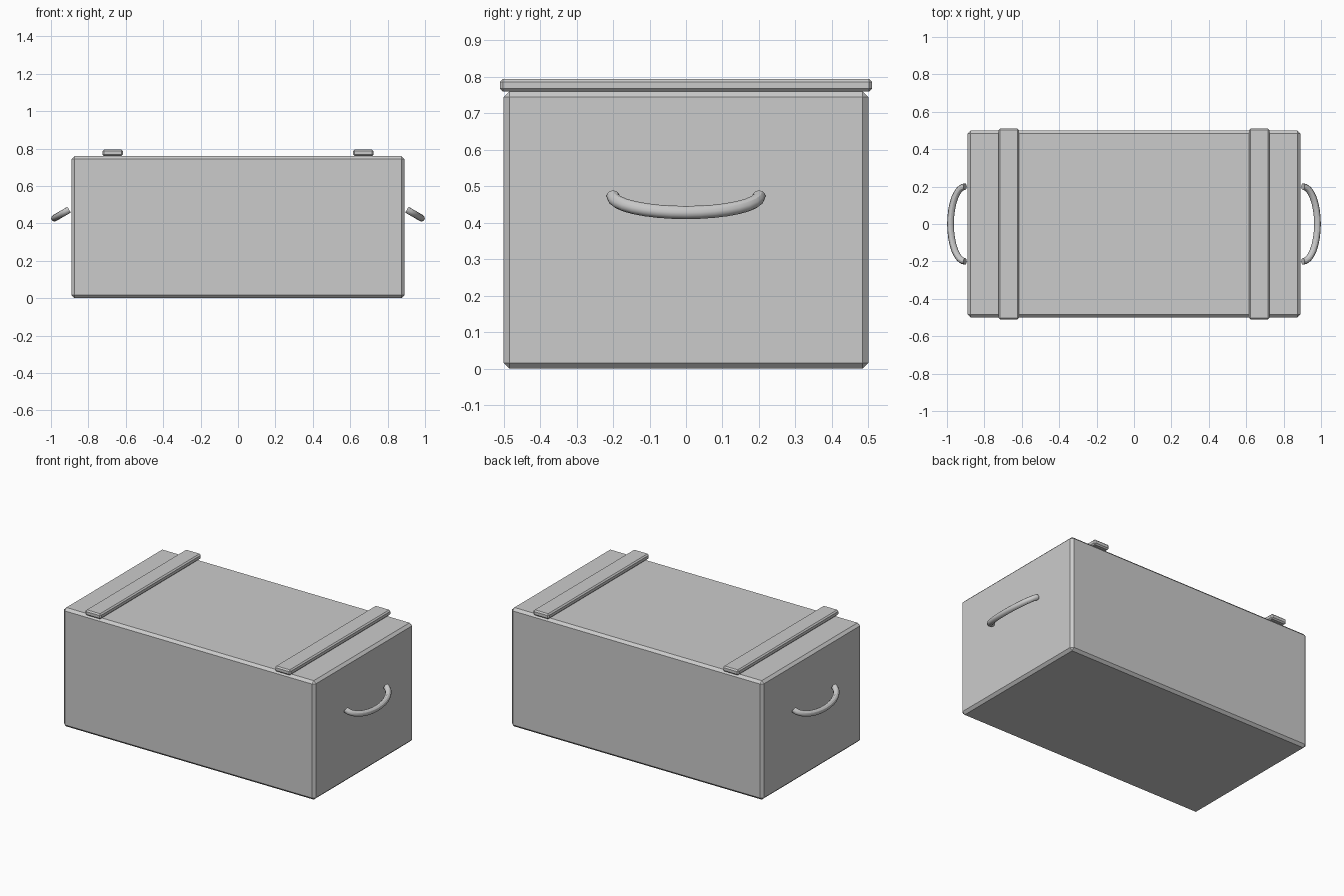
import bpy
import bmesh
from math import cos, sin, pi
from mathutils import Vector

cube = bpy.data.objects.get("Cube")
if cube:
    bpy.data.objects.remove(cube, do_unlink=True)

GREY = (0.6, 0.6, 0.6, 1)
grey = bpy.data.materials.new("plain grey")
grey.use_nodes = True
grey.diffuse_color = GREY
grey.node_tree.nodes["Principled BSDF"].inputs["Base Color"].default_value = GREY


def add_object(name, bm):
    mesh = bpy.data.meshes.new(name)
    bmesh.ops.recalc_face_normals(bm, faces=bm.faces)
    bm.to_mesh(mesh)
    bm.free()
    mesh.materials.append(grey)
    obj = bpy.data.objects.new(name, mesh)
    bpy.context.collection.objects.link(obj)
    return obj


def chamfered_box(name, centre, size, chamfer):
    bm = bmesh.new()
    bmesh.ops.create_cube(bm, size=1)
    bmesh.ops.scale(bm, vec=size, verts=bm.verts)
    bmesh.ops.translate(bm, vec=centre, verts=bm.verts)
    bmesh.ops.bevel(bm, geom=bm.edges[:], offset=chamfer, segments=1, affect="EDGES")
    return add_object(name, bm)


def handle(name, side, steps=16, sides=12, radius=0.018):
    # Half-ellipse tube, drooping outwards from the end panel
    out = Vector((side * 0.866, 0, -0.5))
    across = Vector((0, 1, 0))
    normal = out.cross(across)
    start = Vector((side * 0.903, 0, 0.473))
    bm = bmesh.new()
    rings = []
    for i in range(steps + 1):
        t = pi * i / steps
        point = start + across * 0.2 * cos(t) + out * 0.09 * sin(t)
        tangent = (out * 0.09 * cos(t) - across * 0.2 * sin(t)).normalized()
        binormal = tangent.cross(normal)
        rings.append([bm.verts.new(point + radius * (normal * cos(a) + binormal * sin(a)))
                      for a in (2 * pi * k / sides for k in range(sides))])
    for a, b in zip(rings, rings[1:]):
        for k in range(sides):
            n = (k + 1) % sides
            bm.faces.new((a[k], a[n], b[n], b[k]))
    bm.faces.new(rings[0])
    bm.faces.new(rings[-1])
    obj = add_object(name, bm)
    bpy.ops.object.select_all(action="DESELECT")
    obj.select_set(True)
    bpy.context.view_layer.objects.active = obj
    bpy.ops.object.shade_smooth_by_angle()


# Crate body
chamfered_box("crate_body", (0, 0, 0.38), (1.78, 1.0, 0.76), 0.016)

# Lid slats and end handles on both sides
for label, side in (("left", 1), ("right", -1)):
    chamfered_box(label + "_lid_slat", (side * 0.67, 0, 0.777), (0.11, 1.02, 0.034), 0.008)
    handle(label + "_handle", side)
